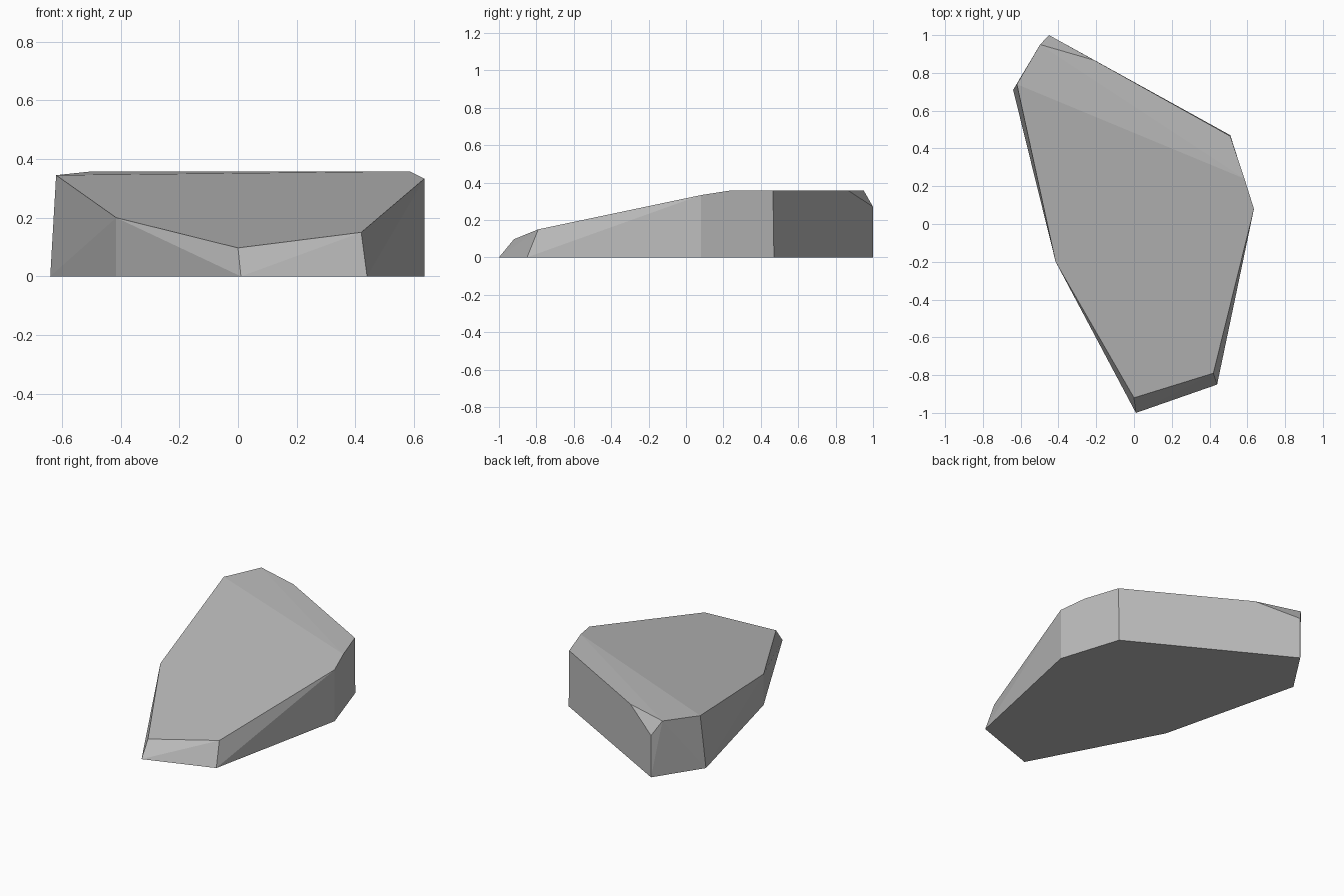
import bpy, bmesh
from math import radians

if "Cube" in bpy.data.objects:
    bpy.data.objects.remove(bpy.data.objects["Cube"], do_unlink=True)

# Stone colour
stone = bpy.data.materials.new("stone grey")
stone.use_nodes = True
colour = (0.5, 0.5, 0.5, 1)
stone.diffuse_color = colour
stone.node_tree.nodes["Principled BSDF"].inputs["Base Color"].default_value = colour

# Ground outline of the boulder
base = [(0.01, -1.0), (0.44, -0.85), (0.635, 0.08), (0.51, 0.47),
        (-0.45, 1.0), (-0.64, 0.71), (-0.415, -0.2)]

# Corners of the sloping top, the flat back strip and the chipped corner
slope = [(0.0, -0.92, 0.097), (0.42, -0.79, 0.15), (0.635, 0.08, 0.333),
         (-0.415, -0.2, 0.2), (-0.62, 0.74, 0.345)]
ridge = [(0.585, 0.24, 0.358), (0.51, 0.465, 0.358),
         (-0.21, 0.867, 0.358), (-0.497, 0.95, 0.358)]
chip = [(-0.45, 1.0, 0.27)]

# Boulder: wrap the corners in a faceted skin and merge flat neighbours
bm = bmesh.new()
for x, y in base:
    bm.verts.new((x, y, 0))
for corner in slope + ridge + chip:
    bm.verts.new(corner)
bmesh.ops.convex_hull(bm, input=bm.verts)
bmesh.ops.dissolve_limit(bm, angle_limit=radians(3),
                         verts=bm.verts, edges=bm.edges)
bmesh.ops.recalc_face_normals(bm, faces=bm.faces)

mesh = bpy.data.meshes.new("boulder")
bm.to_mesh(mesh)
bm.free()
mesh.materials.append(stone)
boulder = bpy.data.objects.new("boulder", mesh)
bpy.context.collection.objects.link(boulder)
